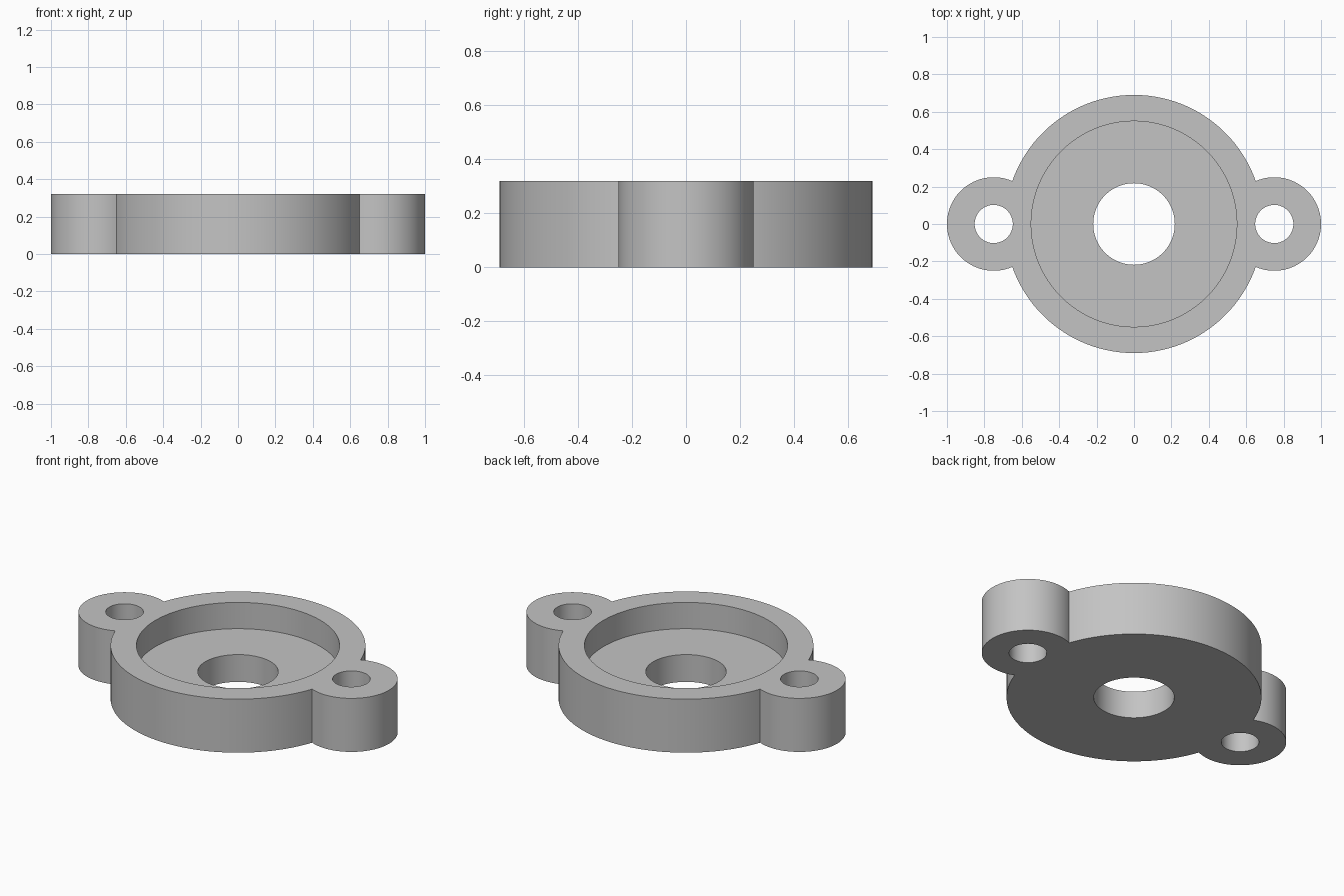
import bpy, bmesh, math

if "Cube" in bpy.data.objects:
    bpy.data.objects.remove(bpy.data.objects["Cube"], do_unlink=True)

HEIGHT, FLOOR = 0.32, 0.163
BODY_R, RECESS_R, BORE_R = 0.69, 0.55, 0.218
EAR_X, EAR_R, BOLT_R = 0.75, 0.25, 0.102

grey = bpy.data.materials.new("plain grey")
grey.use_nodes = True
colour = (0.55, 0.55, 0.55, 1)
grey.diffuse_color = colour
grey.node_tree.nodes["Principled BSDF"].inputs["Base Color"].default_value = colour


def arc(cx, radius, start, end, steps):
    """Points along an arc centred on the x axis, end point left out."""
    return [(cx + radius * math.cos(a), radius * math.sin(a))
            for a in (start + (end - start) * i / steps for i in range(steps))]


def prism(name, outline, bottom, top):
    """Extrude a closed outline between two heights."""
    bm = bmesh.new()
    face = bm.faces.new([bm.verts.new((x, y, bottom)) for x, y in outline])
    out = bmesh.ops.extrude_face_region(bm, geom=[face])
    bmesh.ops.translate(bm, vec=(0, 0, top - bottom),
                        verts=[v for v in out["geom"] if isinstance(v, bmesh.types.BMVert)])
    bmesh.ops.recalc_face_normals(bm, faces=bm.faces[:])
    mesh = bpy.data.meshes.new(name)
    bm.to_mesh(mesh)
    bm.free()
    mesh.materials.append(grey)
    obj = bpy.data.objects.new(name, mesh)
    bpy.context.collection.objects.link(obj)
    return obj


# Outline: round body with an ear on each side, joined where the circles meet
meet_x = (BODY_R**2 - EAR_R**2 + EAR_X**2) / (2 * EAR_X)
meet_y = math.sqrt(BODY_R**2 - meet_x**2)
body_a = math.atan2(meet_y, meet_x)
ear_a = math.atan2(meet_y, meet_x - EAR_X)
outline = (arc(EAR_X, EAR_R, -ear_a, ear_a, 64)
           + arc(0, BODY_R, body_a, math.pi - body_a, 64)
           + arc(-EAR_X, EAR_R, math.pi - ear_a, math.pi + ear_a, 64)
           + arc(0, BODY_R, math.pi + body_a, 2 * math.pi - body_a, 64))
flange = prism("flange_housing", outline, 0, HEIGHT)

# Recess, centre bore and bolt holes
cuts = [("recess", 0, RECESS_R, FLOOR), ("centre_bore", 0, BORE_R, -0.1),
        ("left_bolt_hole", EAR_X, BOLT_R, -0.1), ("right_bolt_hole", -EAR_X, BOLT_R, -0.1)]
bpy.context.view_layer.objects.active = flange
for name, x, radius, bottom in cuts:
    cutter = prism(name + "_cutter", arc(x, radius, 0, 2 * math.pi, 96), bottom, HEIGHT + 0.1)
    cutter.hide_render = True
    mod = flange.modifiers.new(name, "BOOLEAN")
    mod.operation, mod.solver, mod.object = "DIFFERENCE", "EXACT", cutter
    bpy.ops.object.modifier_apply(modifier=mod.name)
    bpy.data.objects.remove(cutter, do_unlink=True)

# Smooth walls with crisp rims
bpy.ops.object.select_all(action="DESELECT")
flange.select_set(True)
bpy.ops.object.shade_smooth_by_angle(angle=math.radians(30))
